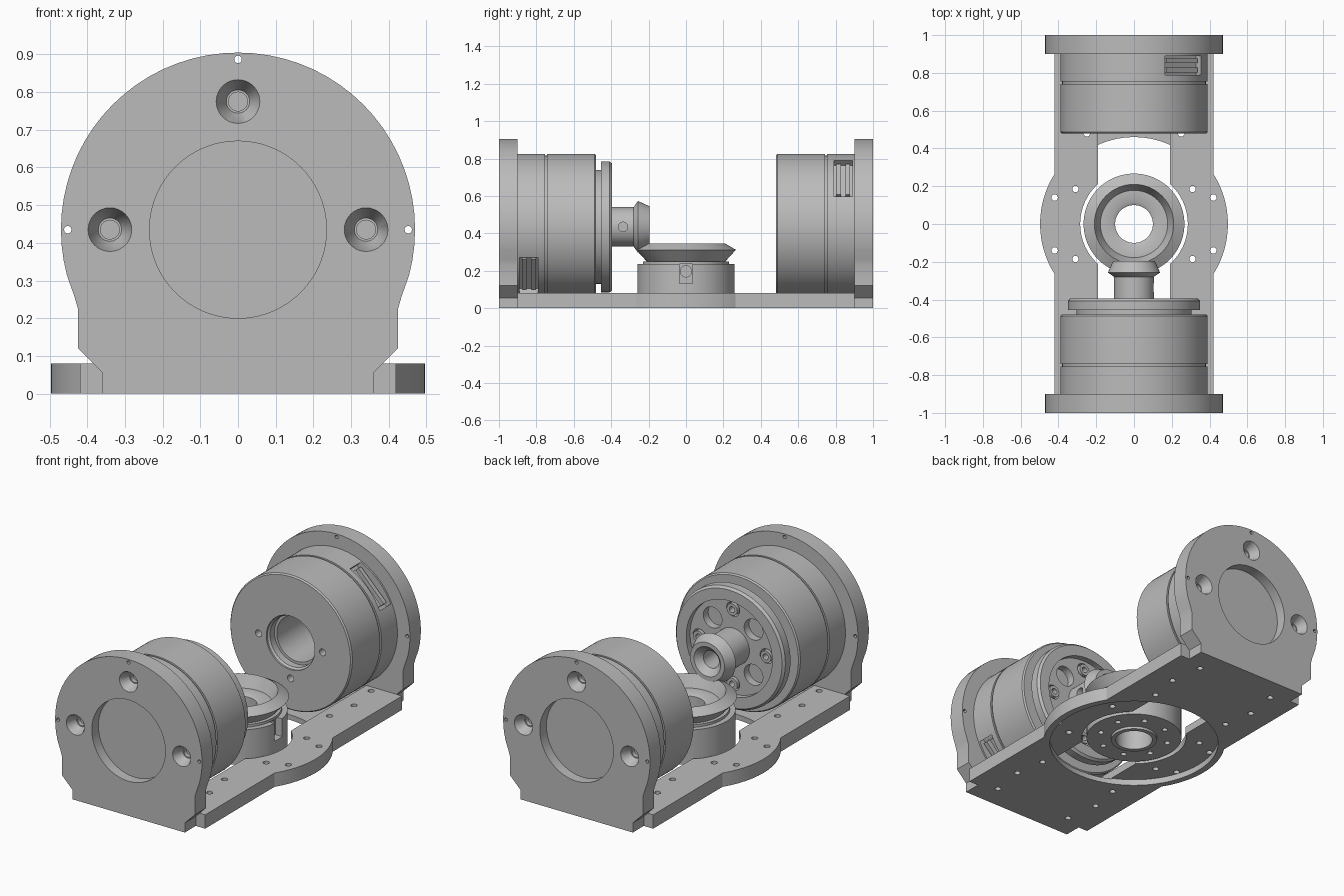
import bpy, bmesh, math
from mathutils import Matrix, Vector

cube = bpy.data.objects.get("Cube")
if cube:
    bpy.data.objects.remove(cube)

grey = bpy.data.materials.new("machined grey")
grey.use_nodes = True
colour = (0.5, 0.5, 0.5, 1)
grey.diffuse_color = colour
grey.node_tree.nodes["Principled BSDF"].inputs["Base Color"].default_value = colour

AXIS = 0.435                       # height of the horizontal shafts
FRONT = Matrix.Rotation(math.pi / 2, 4, 'X')     # local x, height, outward
REAR = Matrix.Rotation(math.pi, 4, 'Z') @ FRONT
ID = Matrix.Identity(4)


def at(x, y, z=0):
    return Matrix.Translation((x, y, z))


def polar(r, degrees):
    a = math.radians(degrees)
    return r * math.cos(a), r * math.sin(a)


def merge(bm, tmp, m):
    tmp.transform(m)
    bmesh.ops.recalc_face_normals(tmp, faces=tmp.faces[:])
    me = bpy.data.meshes.new("temp")
    tmp.to_mesh(me)
    tmp.free()
    bm.from_mesh(me)
    bpy.data.meshes.remove(me)


def turn(bm, profile, m=ID, steps=72):
    """Revolve (radius, height) points about local z."""
    tmp = bmesh.new()
    vs = [tmp.verts.new((r, 0, h)) for r, h in profile]
    pairs = list(zip(vs, vs[1:]))
    if profile[0][0] > 0:
        pairs.append((vs[-1], vs[0]))
    es = [tmp.edges.new(p) for p in pairs]
    bmesh.ops.spin(tmp, geom=vs + es, cent=(0, 0, 0), axis=(0, 0, 1),
                   angle=math.tau, steps=steps, use_merge=True)
    bmesh.ops.remove_doubles(tmp, verts=tmp.verts[:], dist=1e-5)
    merge(bm, tmp, m)


def rod(bm, r, low, high, m=ID, steps=24):
    turn(bm, [(0, low), (r, low), (r, high), (0, high)], m, steps)


def block(bm, size, m=ID):
    tmp = bmesh.new()
    bmesh.ops.create_cube(tmp, size=1)
    tmp.transform(Matrix.Diagonal((*size, 1)))
    merge(bm, tmp, m)


def prism(bm, outline, low, high, m=ID):
    tmp = bmesh.new()
    face = tmp.faces.new([tmp.verts.new((x, y, low)) for x, y in outline])
    geo = bmesh.ops.extrude_face_region(tmp, geom=[face])["geom"]
    bmesh.ops.translate(tmp, vec=Vector((0, 0, high - low)),
                        verts=[v for v in geo if isinstance(v, bmesh.types.BMVert)])
    merge(bm, tmp, m)


def make(name, bm):
    me = bpy.data.meshes.new(name)
    bm.to_mesh(me)
    bm.free()
    ob = bpy.data.objects.new(name, me)
    bpy.context.collection.objects.link(ob)
    return ob


def part(name, bm, *cuts):
    ob = make(name, bm)
    ob.data.materials.append(grey)
    bpy.ops.object.select_all(action='DESELECT')
    ob.select_set(True)
    bpy.context.view_layer.objects.active = ob
    for cut in cuts:
        cutter = make("cutter", cut)
        cutter.hide_render = True
        mod = ob.modifiers.new("cut", 'BOOLEAN')
        mod.operation, mod.solver, mod.object = 'DIFFERENCE', 'EXACT', cutter
        bpy.ops.object.modifier_apply(modifier=mod.name)
        bpy.data.objects.remove(cutter)
    bpy.ops.object.shade_smooth_by_angle(angle=math.radians(30))
    return ob


# Base: straight rails with a round bulge, relieved below and slotted above
edge = math.degrees(math.acos(0.42 / 0.497))
arc = [polar(0.497, edge * i / 12) for i in range(-12, 13)]
right_side = [(0.42, -0.9)] + arc + [(0.42, 0.9)]
bm = bmesh.new()
prism(bm, right_side + [(-x, -y) for x, y in right_side], 0, 0.08)
relief, slot, opening, holes = (bmesh.new() for _ in range(4))
rod(relief, 0.46, -0.1, 0.035, steps=96)
block(slot, (0.38, 1.9, 0.2), at(0, 0, 0.13))
rod(opening, 0.285, -0.1, 0.2, steps=72)
for x, y in ((0.31, 0.185), (0.42, 0.14), (0.25, 0.48), (0.28, 0.66), (0.25, 0.86)):
    for sx in (-1, 1):
        for sy in (-1, 1):
            rod(holes, 0.017, -0.1, 0.2, at(sx * x, sy * y), 16)
part("base_plate", bm, relief, slot, opening, holes)

# Rotating hub under the large gear
bm = bmesh.new()
turn(bm, [(0.1, 0.02), (0.125, 0.02), (0.125, 0.035), (0.26, 0.035),
          (0.26, 0.235), (0.1, 0.235)])
notch, screw_bore, bolts = (bmesh.new() for _ in range(3))
block(notch, (0.1, 0.07, 0.12), at(0.265, 0, 0.192))
side = Matrix.Rotation(math.pi / 2, 4, 'Y')
rod(screw_bore, 0.03, 0.13, 0.25, at(0, 0, 0.197) @ side)
for k in range(8):
    rod(bolts, 0.016, 0, 0.1, at(*polar(0.19, 45 * k + 22.5)), 16)
part("hub", bm, notch, screw_bore, bolts)

# Large bevel gear
bm = bmesh.new()
turn(bm, [(0.1, 0.235), (0.23, 0.235), (0.23, 0.25), (0.21, 0.25), (0.267, 0.312),
          (0.21, 0.345), (0.178, 0.275), (0.12, 0.275), (0.1, 0.265)])
part("bevel_gear", bm)

# End plates: round head, straight flanks and chamfered foot
flank = [(0.36, 0), (0.36, 0.055), (0.425, 0.12), (0.425, 0.225), (0.435, 0.26)]
head = [(x, y + AXIS) for x, y in (polar(0.47, a) for a in range(-15, 196, 5))]
outline = flank + head + [(-x, z) for x, z in reversed(flank)]

for label, frame, sign in (("front", FRONT, 1), ("rear", REAR, -1)):
    centre = frame @ at(0, AXIS)
    bm, cut = bmesh.new(), bmesh.new()
    prism(bm, outline, 0.9, 1.0, frame)
    rod(cut, 0.235, 0.94, 1.1, centre, 72)
    for angle in (0, 90, 180):
        turn(cut, [(0, 0.92), (0.025, 0.92), (0.025, 0.945), (0.031, 0.945),
                   (0.058, 1.0), (0.058, 1.1), (0, 1.1)],
             centre @ at(*polar(0.34, angle)), 32)
        rod(cut, 0.01, 0.8, 1.1, centre @ at(*polar(0.452, angle)), 12)
    part(label + "_end_plate", bm, cut)

    # Motor drum with a seam groove and a connector pocket
    bm = bmesh.new()
    turn(bm, [(0, 0.905), (0.39, 0.905), (0.39, 0.755), (0.38, 0.755), (0.38, 0.742),
              (0.39, 0.742), (0.39, 0.488), (0.383, 0.48), (0, 0.48)], centre, 96)
    spot = centre @ Matrix.Rotation(math.radians(-45 if sign > 0 else 135), 4, 'Z')
    pocket = bmesh.new()
    block(pocket, (0.1, 0.27, 0.1), spot @ at(0.38, 0, 0.84))
    cuts = [pocket]
    if label == "rear":
        bore = bmesh.new()
        turn(bore, [(0, 0.85), (0.13, 0.85), (0.13, 0.54), (0.145, 0.54),
                    (0.145, 0.5), (0.155, 0.49), (0.155, 0.4), (0, 0.4)], centre)
        for k in range(4):
            rod(bore, 0.02, 0.4, 0.56, centre @ at(*polar(0.205, 90 * k)), 16)
        cuts.append(bore)
    part(label + "_motor", bm, *cuts)

    # Connector bars inside the pocket
    bm = bmesh.new()
    for h in (0.815, 0.865):
        block(bm, (0.03, 0.23, 0.025), spot @ at(0.345, 0, h))
    part(label + "_connector", bm)

# Output flange on the front motor
centre = FRONT @ at(0, AXIS)
bm, cut = bmesh.new(), bmesh.new()
turn(bm, [(0, 0.485), (0.305, 0.485), (0.305, 0.455), (0.35, 0.455), (0.35, 0.408),
          (0.338, 0.395), (0.275, 0.395), (0.275, 0.43), (0, 0.43)], centre)
for k in range(4):
    rod(cut, 0.06, 0.475, 0.3, centre @ at(*polar(0.185, 90 * k + 45)), 32)
    rod(cut, 0.042, 0.465, 0.3, centre @ at(*polar(0.215, 90 * k)), 32)
part("output_flange", bm, cut)

bm = bmesh.new()
for k in range(4):
    turn(bm, [(0.017, 0.466), (0.034, 0.466), (0.034, 0.42), (0.017, 0.42)],
         centre @ at(*polar(0.215, 90 * k)), 24)
part("flange_screws", bm)

# Small bevel pinion with a set screw hole
bm, cut = bmesh.new(), bmesh.new()
turn(bm, [(0.05, 0.43), (0.105, 0.43), (0.105, 0.28), (0.138, 0.257), (0.11, 0.195),
          (0.085, 0.195), (0.05, 0.23)], centre)
rod(cut, 0.025, 0.07, 0.2, at(0, -0.337, AXIS) @ side)
part("pinion", bm, cut)
